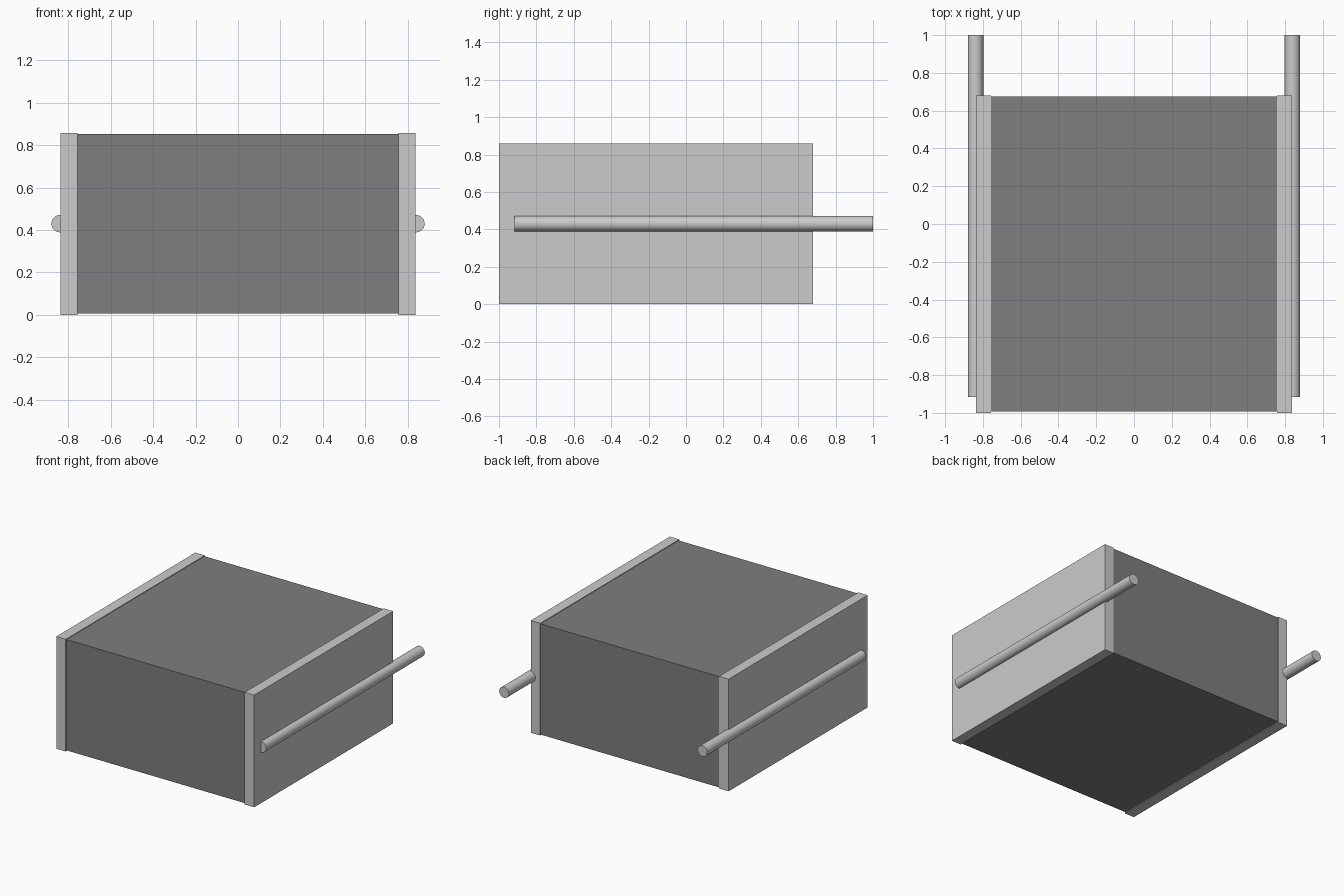
import bpy
import math

if "Cube" in bpy.data.objects:
    bpy.data.objects.remove(bpy.data.objects["Cube"])


def box(name, x0, x1, y0, y1, z0, z1):
    bpy.ops.mesh.primitive_cube_add(
        size=1, location=((x0 + x1) / 2, (y0 + y1) / 2, (z0 + z1) / 2))
    ob = bpy.context.object
    ob.name = name
    ob.scale = (x1 - x0, y1 - y0, z1 - z0)
    bpy.ops.object.transform_apply(location=False, rotation=False, scale=True)
    return ob


def rod(name, x, z, y0, y1, radius):
    bpy.ops.mesh.primitive_cylinder_add(
        vertices=32, radius=radius, depth=y1 - y0,
        location=(x, (y0 + y1) / 2, z), rotation=(math.pi / 2, 0, 0))
    ob = bpy.context.object
    ob.name = name
    bpy.ops.object.shade_smooth_by_angle(angle=math.radians(30))
    return ob


# Dark central block, slightly recessed from the side panels
dark = bpy.data.materials.new("dark_grey")
dark.diffuse_color = (0.21, 0.21, 0.21, 1)
dark.use_nodes = True
dark.node_tree.nodes["Principled BSDF"].inputs["Base Color"].default_value = dark.diffuse_color
body = box("body", -0.757, 0.757, -0.992, 0.676, 0.006, 0.853)
body.data.materials.append(dark)

# Side panels with a half-sunk rod that projects to the rear
for side, s in (("left", -1), ("right", 1)):
    xs = sorted((s * 0.757, s * 0.837))
    box(f"{side}_panel", *xs, -1.0, 0.68, 0.0, 0.858)
    rod(f"{side}_rod", s * 0.839, 0.43, -0.917, 1.0, 0.041)
